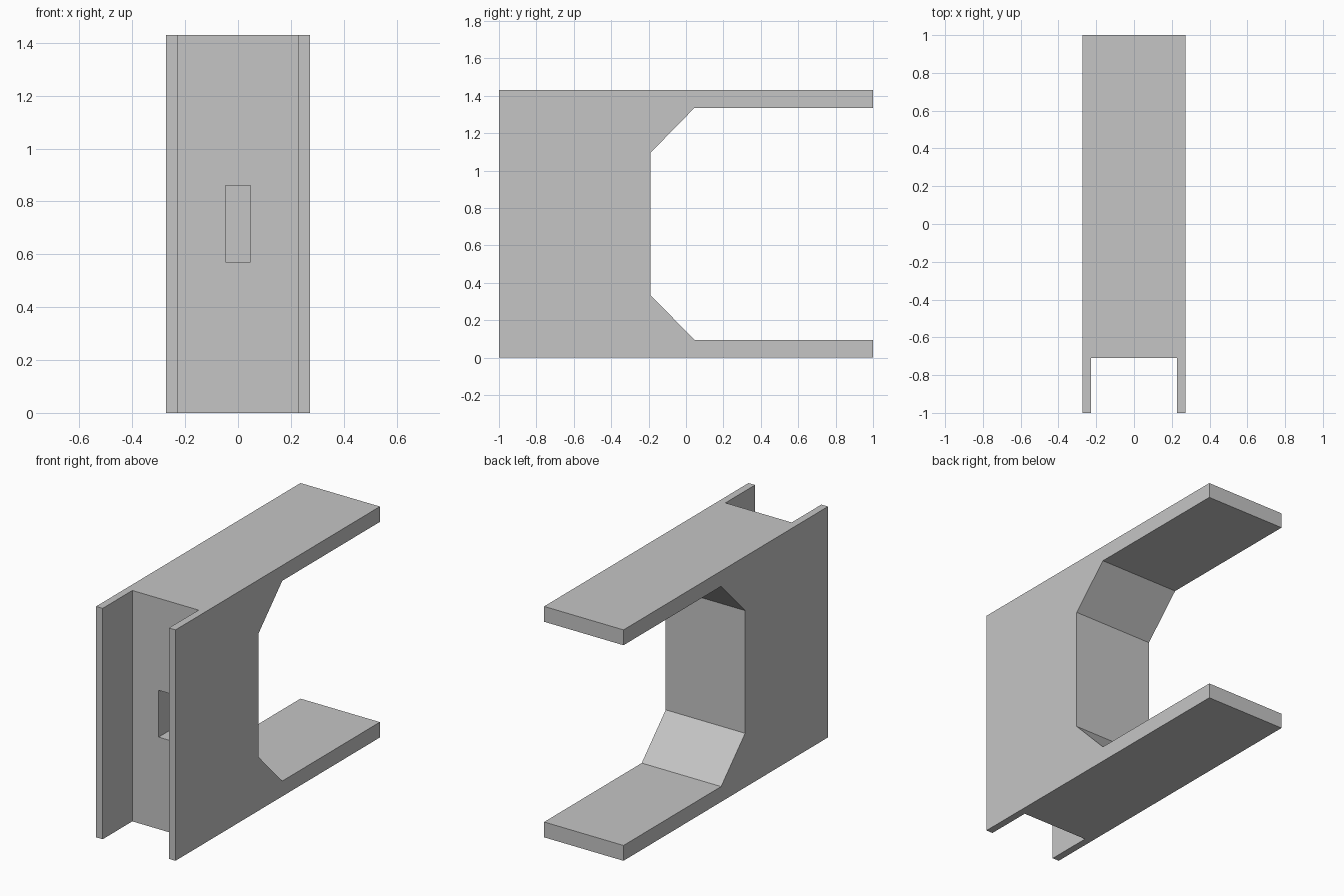
import bpy
import bmesh
from mathutils import Vector

cube = bpy.data.objects.get("Cube")
if cube:
    bpy.data.objects.remove(cube, do_unlink=True)

HALF_WIDTH, HEIGHT = 0.272, 1.43
SLAB = 0.095          # thickness of the two arms
WALL = 0.045          # thickness of the channel flanges
WEB_FRONT, WEB_BACK = -0.71, -0.19

grey = bpy.data.materials.new("plain grey")
grey.use_nodes = True
colour = (0.56, 0.56, 0.56, 1)
grey.diffuse_color = colour
grey.node_tree.nodes["Principled BSDF"].inputs["Base Color"].default_value = colour


def prism(name, profile, half_width):
    """Extrude a (y, z) outline symmetrically along x."""
    bm = bmesh.new()
    face = bm.faces.new([bm.verts.new((-half_width, y, z)) for y, z in profile])
    grown = bmesh.ops.extrude_face_region(bm, geom=[face])
    verts = [v for v in grown["geom"] if isinstance(v, bmesh.types.BMVert)]
    bmesh.ops.translate(bm, verts=verts, vec=Vector((2 * half_width, 0, 0)))
    bmesh.ops.recalc_face_normals(bm, faces=bm.faces)
    mesh = bpy.data.meshes.new(name)
    bm.to_mesh(mesh)
    bm.free()
    mesh.materials.append(grey)
    obj = bpy.data.objects.new(name, mesh)
    bpy.context.collection.objects.link(obj)
    return obj


def cut(target, name, half_width, y0, y1, z0, z1):
    """Cut a box-shaped pocket out of the target."""
    cutter = prism(name, [(y0, z0), (y1, z0), (y1, z1), (y0, z1)], half_width)
    cutter.hide_render = True
    mod = target.modifiers.new(name, "BOOLEAN")
    mod.operation = "DIFFERENCE"
    mod.solver = "EXACT"
    mod.object = cutter
    bpy.context.view_layer.objects.active = target
    bpy.ops.object.modifier_apply(modifier=mod.name)
    bpy.data.objects.remove(cutter, do_unlink=True)


# Bracket body: a C outline with chamfered inner corners, mirrored top to bottom
lower = [(-1, 0), (1, 0), (1, SLAB), (0.045, SLAB), (WEB_BACK, 0.335)]
upper = [(y, HEIGHT - z) for y, z in reversed(lower)]
bracket = prism("bracket_body", lower + upper, HALF_WIDTH)

# Full-height front channel between two thin flanges
cut(bracket, "front_channel", HALF_WIDTH - WALL, -1.2, WEB_FRONT, -0.2, HEIGHT + 0.2)

# Blind slot in the web
cut(bracket, "web_slot", 0.047, WEB_FRONT - 0.1, WEB_FRONT + 0.29, 0.57, 0.86)
